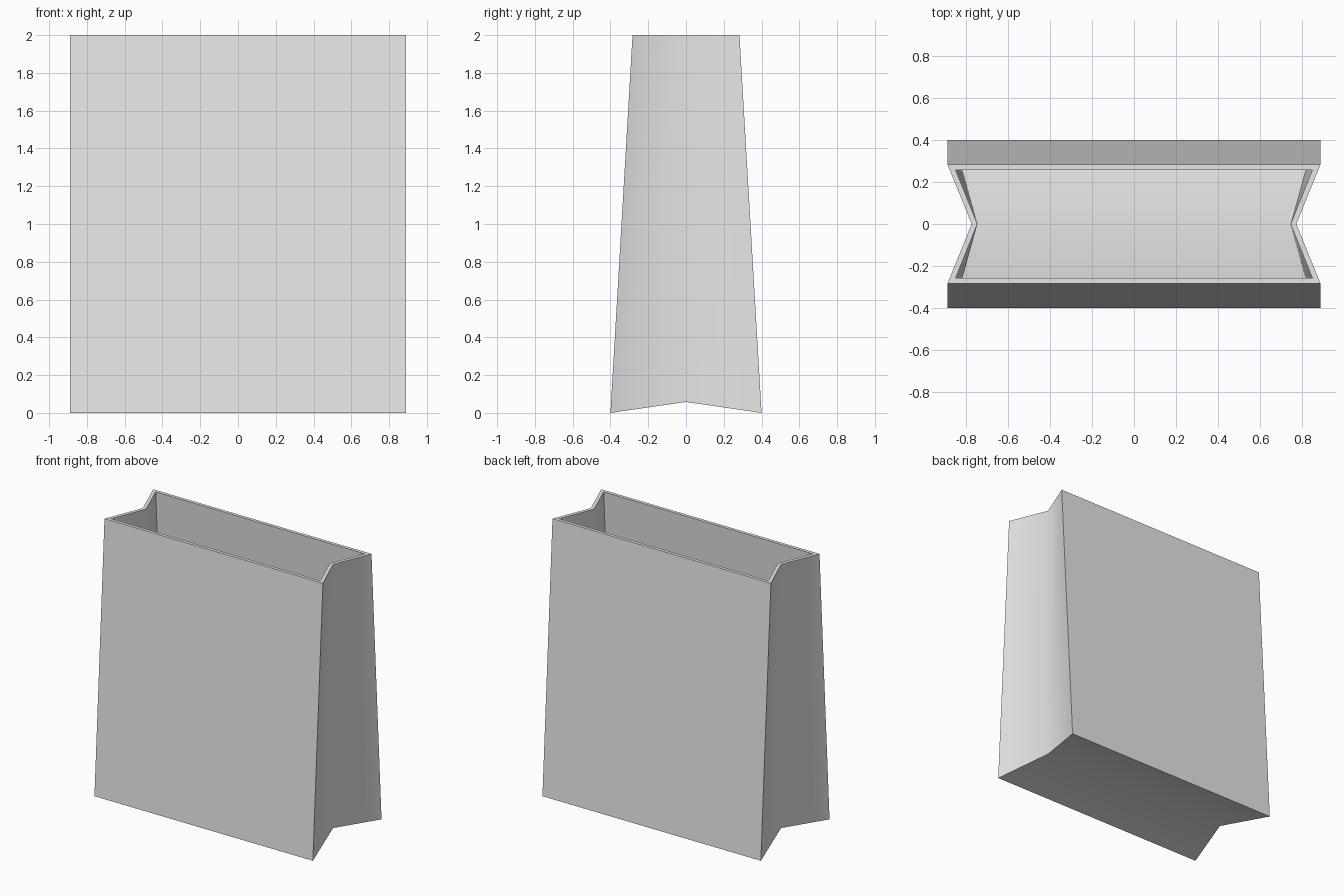
import bpy
import bmesh
import math

cube = bpy.data.objects.get("Cube")
if cube:
    bpy.data.objects.remove(cube, do_unlink=True)

CORNER_X, FOLD_X = 0.89, 0.775    # outer corner and side crease
INNER_X, INNER_FOLD = 0.852, 0.748
TOP_Y, BASE_Y = 0.283, 0.40
HEIGHT, RIDGE, WALL = 2.0, 0.058, 0.024

paper = bpy.data.materials.new("light grey paper")
paper.use_nodes = True
grey = (0.8, 0.8, 0.8, 1.0)
paper.diffuse_color = grey
paper.node_tree.nodes["Principled BSDF"].inputs["Base Color"].default_value = grey

bm = bmesh.new()


def ring(corner_x, fold_x, y, corner_z, fold_z):
    """Six points: a rectangle with its short sides creased inward."""
    points = [(-corner_x, -y, corner_z), (corner_x, -y, corner_z), (fold_x, 0, fold_z),
              (corner_x, y, corner_z), (-corner_x, y, corner_z), (-fold_x, 0, fold_z)]
    return [bm.verts.new(p) for p in points]


def bridge(a, b):
    """Join two rings with a band of quads."""
    for i in range(len(a)):
        j = (i + 1) % len(a)
        bm.faces.new((a[i], a[j], b[j], b[i]))


def creased_cap(r):
    """Close a ring with two panels meeting at the middle ridge."""
    bm.faces.new((r[0], r[1], r[2], r[5]))
    bm.faces.new((r[5], r[2], r[3], r[4]))


# Outer walls, rim, inner walls
outer_base = ring(CORNER_X, FOLD_X, BASE_Y, 0, RIDGE)
outer_top = ring(CORNER_X, FOLD_X, TOP_Y, HEIGHT, HEIGHT)
inner_top = ring(INNER_X, INNER_FOLD, TOP_Y - WALL, HEIGHT, HEIGHT)
inner_base = ring(INNER_X, INNER_FOLD, BASE_Y - WALL, WALL, RIDGE + WALL)
bridge(outer_base, outer_top)
bridge(outer_top, inner_top)
bridge(inner_top, inner_base)

# Underside and inside floor
creased_cap(outer_base)
creased_cap(inner_base)
bmesh.ops.recalc_face_normals(bm, faces=bm.faces)

# Soft creases, sharp corners
for face in bm.faces:
    face.smooth = True
for edge in bm.edges:
    edge.smooth = edge.calc_face_angle(0) < math.radians(50)

mesh = bpy.data.meshes.new("paper_bag")
bm.to_mesh(mesh)
bm.free()
mesh.materials.append(paper)
bag = bpy.data.objects.new("paper_bag", mesh)
bpy.context.scene.collection.objects.link(bag)
